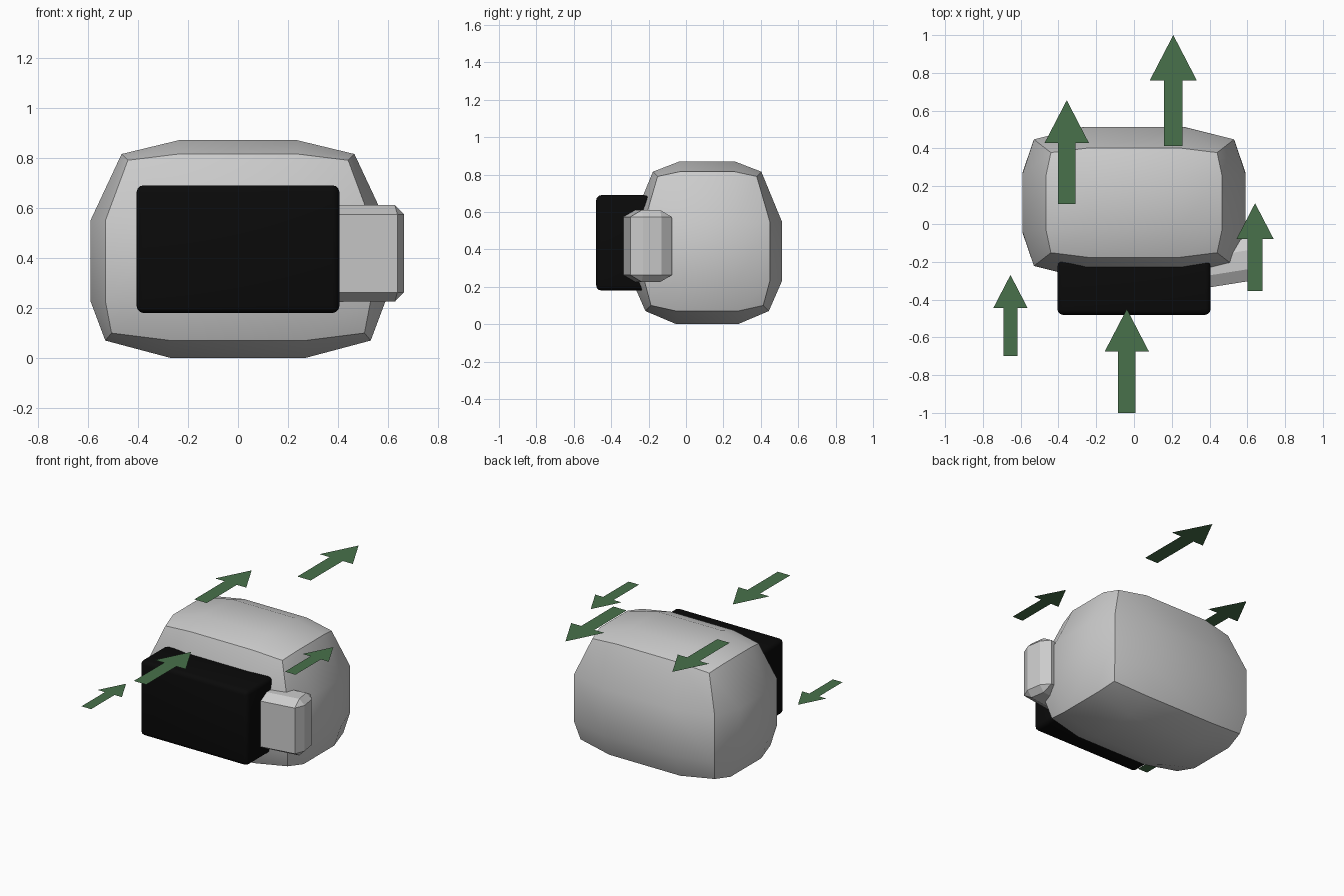
import bpy, bmesh, math
from itertools import product, combinations

if "Cube" in bpy.data.objects:
    bpy.data.objects.remove(bpy.data.objects["Cube"])


def colour(obj, name, rgb):
    mat = bpy.data.materials.get(name) or bpy.data.materials.new(name)
    mat.diffuse_color = (*rgb, 1)
    mat.use_nodes = True
    mat.node_tree.nodes["Principled BSDF"].inputs["Base Color"].default_value = mat.diffuse_color
    obj.data.materials.append(mat)


def smooth(obj, degrees):
    bpy.ops.object.select_all(action='DESELECT')
    obj.select_set(True)
    bpy.context.view_layer.objects.active = obj
    bpy.ops.object.shade_smooth_by_angle(angle=math.radians(degrees))


def add_object(name, bm):
    bmesh.ops.recalc_face_normals(bm, faces=bm.faces)
    mesh = bpy.data.meshes.new(name)
    bm.to_mesh(mesh)
    bm.free()
    obj = bpy.data.objects.new(name, mesh)
    bpy.context.collection.objects.link(obj)
    return obj


def bevelled_box(name, centre, size, bevel, segments, y_stretch=1, turn=0):
    bm = bmesh.new()
    bmesh.ops.create_cube(bm, size=1)
    bmesh.ops.scale(bm, verts=bm.verts, vec=(size[0], size[1] / y_stretch, size[2]))
    bmesh.ops.bevel(bm, geom=bm.edges[:], offset=bevel, segments=segments,
                    profile=0.5, affect='EDGES')
    bmesh.ops.scale(bm, verts=bm.verts, vec=(1, y_stretch, 1))
    obj = add_object(name, bm)
    obj.location = centre
    obj.rotation_euler.z = turn
    return obj


# Main body: bulged block with a 3 x 3 grid on each side, narrower at the top
Y_MID = 0.113
HALF_X = [(0.505, 0.53), (0.53, 0.59), (0.53, 0.59), (0.44, 0.465)]    # rim, middle per level
HALF_Y = [(0.30, 0.33), (0.335, 0.40), (0.335, 0.40), (0.265, 0.29)]
INNER_X = [0.267, 0.27, 0.265, 0.237]
INNER_Y = [0.165, 0.16, 0.155, 0.148]
Z_LOW, Z_HIGH = (0.0, 0.07, 0.10), (0.87, 0.815, 0.79)                 # face, edge, corner


def body_point(i, j, k):
    out_x, out_y = i in (0, 3), j in (0, 3)
    x = HALF_X[k][not out_y] if out_x else INNER_X[k]
    y = HALF_Y[k][not out_x] if out_y else INNER_Y[k]
    z = (Z_LOW[out_x + out_y], 0.23, 0.548, Z_HIGH[out_x + out_y])[k]
    return (x if i > 1 else -x, Y_MID + (y if j > 1 else -y), z)


bm = bmesh.new()
grid = {c: bm.verts.new(body_point(*c)) for c in product(range(4), repeat=3)
        if 0 in c or 3 in c}
for axis, side, a, b in product(range(3), (0, 3), range(3), range(3)):
    quad = []
    for da, db in ((0, 0), (1, 0), (1, 1), (0, 1)):
        c = [a + da, b + db]
        c.insert(axis, side)
        quad.append(grid[tuple(c)])
    bm.faces.new(quad)
smooth(add_object("body", bm), 34)

# Dark front panel
panel = bevelled_box("front_panel", (0, -0.338, 0.435), (0.81, 0.285, 0.51), 0.028, 3)
smooth(panel, 35)
colour(panel, "black", (0.003, 0.003, 0.003))

# Chamfered block sticking out at the right
bevelled_box("side_block", (0.485, -0.208, 0.418), (0.345, 0.225, 0.385), 0.037, 1,
             y_stretch=1.7, turn=math.radians(9))

# Flat direction arrows: tip x, tip y, height, length
ARROWS = [(0.208, 1.0, 1.07, 0.587), (-0.356, 0.655, 0.882, 0.55),
          (0.641, 0.11, 0.834, 0.464), (-0.654, -0.27, 0.384, 0.428),
          (-0.038, -0.45, 0.834, 0.55)]
OUTLINE = [(0, 0), (-0.213, -0.41), (-0.085, -0.41), (-0.085, -1),
           (0.085, -1), (0.085, -0.41), (0.213, -0.41)]
for n, (x, y, z, length) in enumerate(ARROWS, 1):
    bm = bmesh.new()
    bm.faces.new([bm.verts.new((u * length, v * length, 0)) for u, v in OUTLINE])
    arrow = add_object(f"arrow_{n}", bm)
    if arrow.data.polygons[0].normal.z < 0:
        arrow.data.flip_normals()
    arrow.location = (x, y, z)
    colour(arrow, "green", (0.065, 0.165, 0.07))
